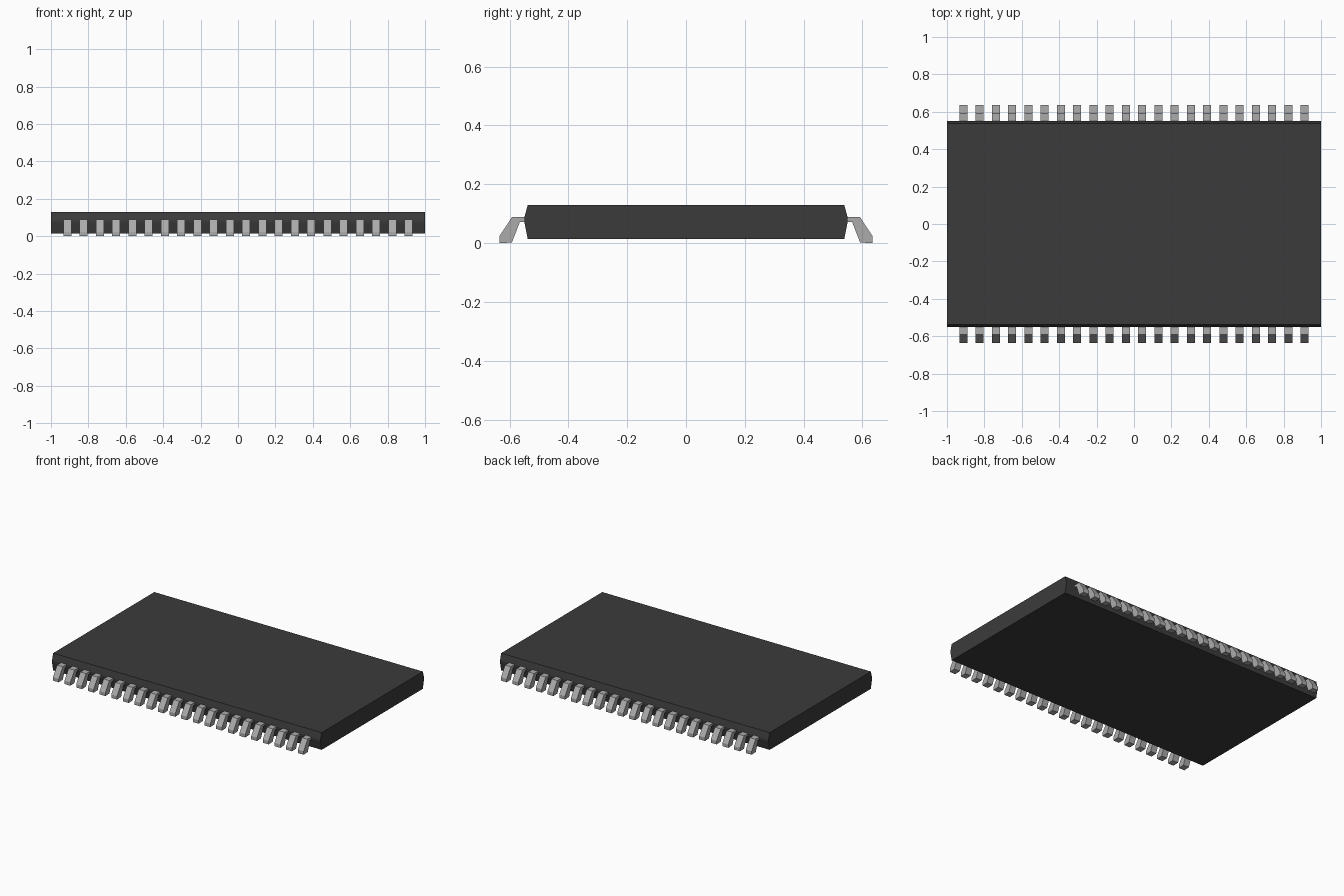
import bpy
import bmesh

cube = bpy.data.objects.get("Cube")
if cube:
    bpy.data.objects.remove(cube, do_unlink=True)


def make_material(name, color, metallic=0.0):
    mat = bpy.data.materials.new(name)
    mat.use_nodes = True
    mat.diffuse_color = color
    bsdf = mat.node_tree.nodes["Principled BSDF"]
    bsdf.inputs["Base Color"].default_value = color
    bsdf.inputs["Roughness"].default_value = 0.6
    return mat


def extrude_profile(name, profile, x0, x1, mat):
    """Extrude a closed (y, z) profile along x."""
    bm = bmesh.new()
    face = bm.faces.new([bm.verts.new((x0, y, z)) for y, z in profile])
    out = bmesh.ops.extrude_face_region(bm, geom=[face])
    moved = [v for v in out["geom"] if isinstance(v, bmesh.types.BMVert)]
    bmesh.ops.translate(bm, verts=moved, vec=(x1 - x0, 0, 0))
    bmesh.ops.recalc_face_normals(bm, faces=bm.faces)
    mesh = bpy.data.meshes.new(name)
    bm.to_mesh(mesh)
    bm.free()
    mesh.materials.append(mat)
    obj = bpy.data.objects.new(name, mesh)
    bpy.context.collection.objects.link(obj)
    return obj


black = make_material("black_plastic", (0.044, 0.044, 0.044, 1))
metal = make_material("pin_grey", (0.41, 0.41, 0.41, 1))

# Package body: long slab with sides that taper from a narrow waist band
half = [(0.538, 0.014), (0.55, 0.073), (0.55, 0.086), (0.538, 0.13)]
body_profile = half + [(-y, z) for y, z in reversed(half)]
extrude_profile("chip_body", body_profile, -1.0, 1.0, black)

# Bent pins: shoulder, sloping shin and short foot
PIN_COUNT = 22
PIN_WIDTH = 0.043
FIRST_X = -0.912
PITCH = -2 * FIRST_X / (PIN_COUNT - 1)
pin_profile = [(0.535, 0.072), (0.565, 0.072), (0.592, 0.002), (0.635, 0.0),
               (0.635, 0.023), (0.592, 0.088), (0.535, 0.088)]

for side, sign in (("front", -1), ("back", 1)):
    profile = [(sign * y, z) for y, z in pin_profile]
    first = extrude_profile(f"{side}_pin_1", profile,
                            -PIN_WIDTH / 2, PIN_WIDTH / 2, metal)
    first.location.x = FIRST_X
    for i in range(1, PIN_COUNT):
        pin = bpy.data.objects.new(f"{side}_pin_{i + 1}", first.data)
        pin.location.x = FIRST_X + i * PITCH
        bpy.context.collection.objects.link(pin)
